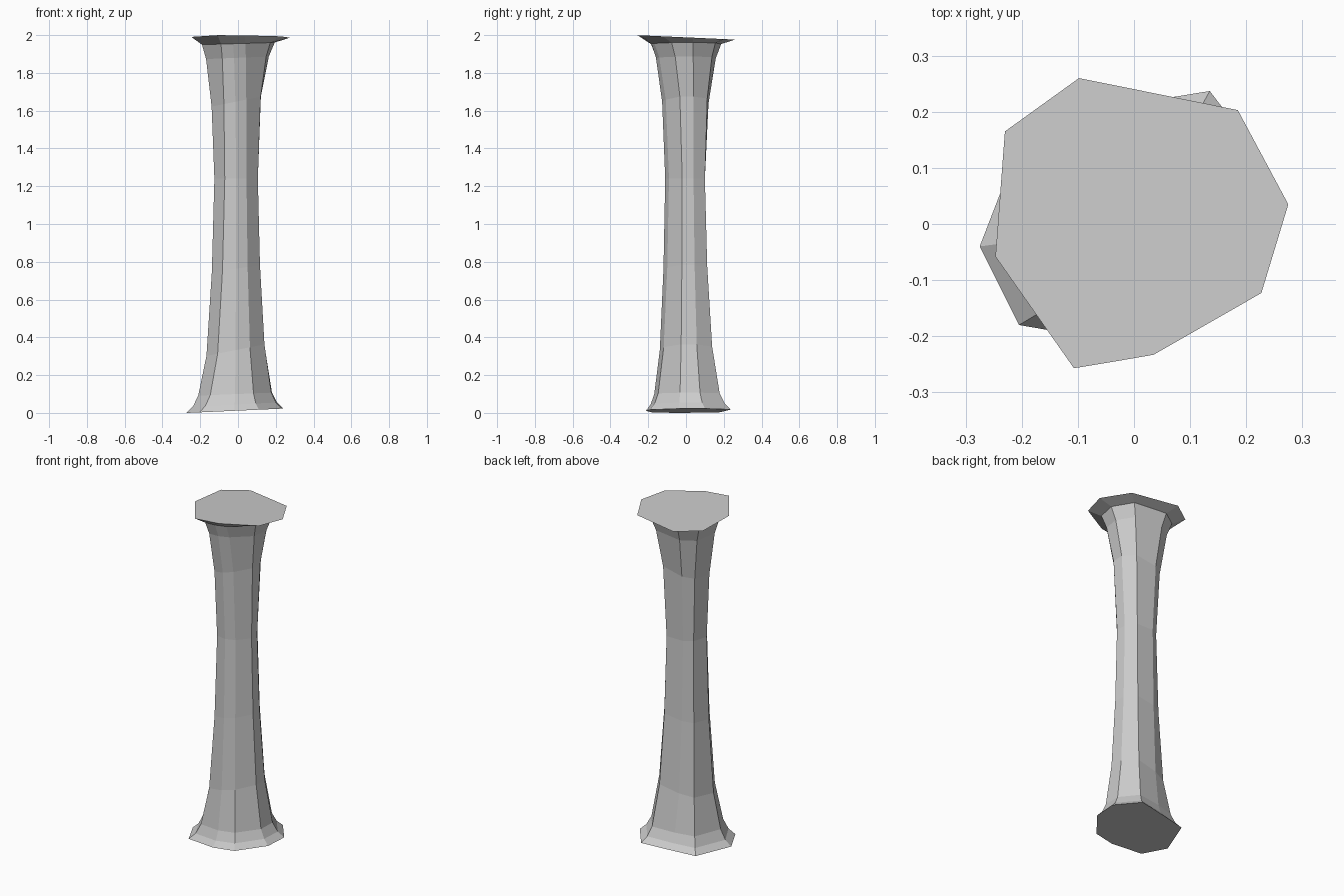
import bpy, bmesh
from mathutils import Vector

cube = bpy.data.objects.get("Cube")
if cube:
    bpy.data.objects.remove(cube)

# Plain stone colour
stone = bpy.data.materials.new("grey_stone")
stone.use_nodes = True
colour = (0.6, 0.6, 0.6, 1)
stone.diffuse_color = colour
bsdf = stone.node_tree.nodes["Principled BSDF"]
bsdf.inputs["Base Color"].default_value = colour
bsdf.inputs["Roughness"].default_value = 0.9

# Uneven outlines of the foot, the neck and the capital, counter-clockwise
FOOT = [(.24, .10), (.135, .237), (-.03, .21), (-.19, .18), (-.275, -.04),
        (-.205, -.18), (-.02, -.212), (.11, -.19), (.23, -.04)]
NECK = [(.10, .04), (.06, .10), (-.05, .10), (-.10, .07), (-.125, -.02),
        (-.07, -.10), (-.01, -.11), (.045, -.09), (.105, -.02)]
CAP = [(.275, .035), (.185, .203), (-.098, .26), (-.23, .165), (-.247, -.058),
       (-.107, -.257), (-.04, -.246), (.035, -.233), (.227, -.123)]

# Levels: height, tilt along x, tilt along y, end outline, flare toward it
LEVELS = [
    (.012, .045, 0, FOOT, 1), (.045, .05, 0, FOOT, .76), (.10, .04, 0, FOOT, .57),
    (.335, .2, 0, FOOT, .28), (.765, .15, 0, FOOT, .09),
    (1.24, 0, 0, NECK, 0),
    (1.65, .2, 0, CAP, .12), (1.88, .04, 0, CAP, .36), (1.955, .03, 0, CAP, .54),
    (1.988, 0, -.045, CAP, 1),
]

# Column: loft the outlines level by level, then cap both ends
bm = bmesh.new()
rings = []
for z, tilt_x, tilt_y, outline, flare in LEVELS:
    ring = []
    for neck, end in zip(NECK, outline):
        x, y = Vector(neck).lerp(Vector(end), flare)
        ring.append(bm.verts.new((x, y, z + tilt_x * x + tilt_y * y)))
    rings.append(ring)
for low, high in zip(rings, rings[1:]):
    for i in range(len(low)):
        j = (i + 1) % len(low)
        bm.faces.new((low[i], low[j], high[j], high[i]))
bm.faces.new(rings[0][::-1])
bm.faces.new(rings[-1])
bmesh.ops.recalc_face_normals(bm, faces=bm.faces)

mesh = bpy.data.meshes.new("stone_column")
bm.to_mesh(mesh)
bm.free()
mesh.materials.append(stone)
column = bpy.data.objects.new("stone_column", mesh)
bpy.context.collection.objects.link(column)
